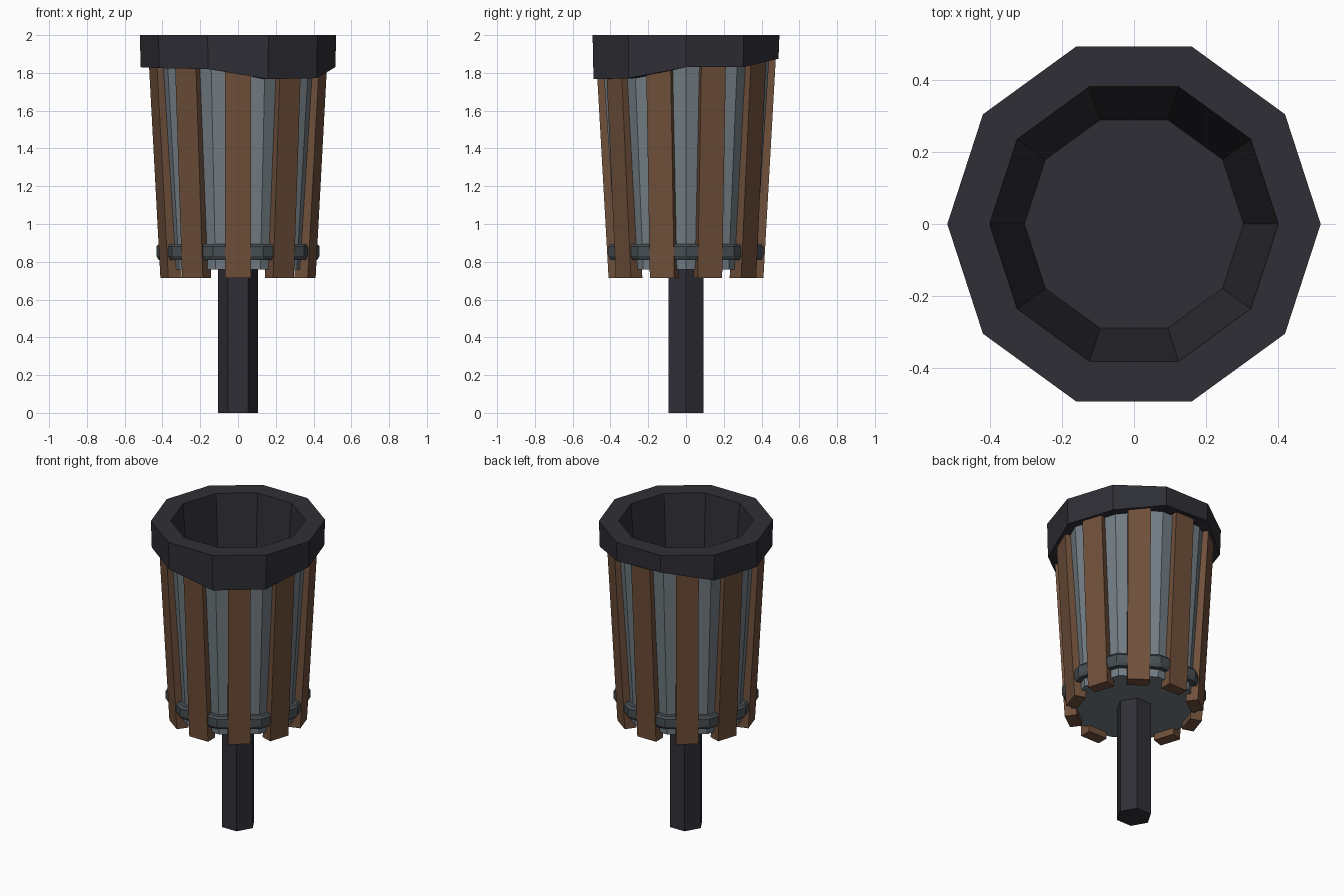
import bpy, bmesh, math
from mathutils import Vector, Matrix

if "Cube" in bpy.data.objects:
    bpy.data.objects.remove(bpy.data.objects["Cube"])


def material(name, rgb):
    m = bpy.data.materials.new(name)
    m.diffuse_color = (*rgb, 1)
    m.use_nodes = True
    m.node_tree.nodes["Principled BSDF"].inputs["Base Color"].default_value = m.diffuse_color
    return m


DARK = material("dark iron", (0.028, 0.028, 0.037))
WOOD = material("brown wood", (0.16, 0.08, 0.043))
STEEL = material("grey steel", (0.17, 0.205, 0.23))
BAND = material("dark steel", (0.062, 0.077, 0.085))


def finish(name, bm, mat):
    bmesh.ops.recalc_face_normals(bm, faces=bm.faces)
    me = bpy.data.meshes.new(name)
    bm.to_mesh(me)
    bm.free()
    me.materials.append(mat)
    ob = bpy.data.objects.new(name, me)
    bpy.context.collection.objects.link(ob)
    return ob


def lathe(name, profile, sides, mat, closed=False, caps=(False, False)):
    """Rings of (radius, z); z may be a list with one height per corner."""
    bm = bmesh.new()
    rings = []
    for r, z in profile:
        ring = []
        for i in range(sides):
            a = math.tau * i / sides
            h = z[i] if isinstance(z, list) else z
            ring.append(bm.verts.new((r * math.cos(a), r * math.sin(a), h)))
        rings.append(ring)
    pairs = list(zip(rings, rings[1:]))
    if closed:
        pairs.append((rings[-1], rings[0]))
    for lo, hi in pairs:
        for i in range(sides):
            j = (i + 1) % sides
            bm.faces.new((lo[i], lo[j], hi[j], hi[i]))
    if caps[0]:
        bm.faces.new(rings[0])
    if caps[1]:
        bm.faces.new(rings[-1])
    return finish(name, bm, mat)


# Hexagonal handle
lathe("handle", [(0.107, 0), (0.107, 0.77)], 6, DARK, caps=(True, True))

# Tapered ten-sided body with a closed bottom
lathe("body", [(0.385, 0.76), (0.462, 1.86)], 10, STEEL, caps=(True, False))

# Band around the lower body
lathe("lower_band", [(0.37, 0.81), (0.42, 0.81), (0.432, 0.83), (0.432, 0.88),
                     (0.42, 0.895), (0.37, 0.895)], 10, BAND, closed=True)

# Rim with an uneven lower edge, running inside to the bowl floor
lower = [1.83, 1.83, 1.875, 1.885, 1.83, 1.83, 1.825, 1.82, 1.767, 1.772]
lathe("rim_and_bowl", [(0.44, lower), (0.515, lower), (0.52, 2.0), (0.402, 2.0),
                       (0.305, 0.86)], 10, DARK, caps=(False, True))

# Ten leaning wooden slats, one on each body face
for k in range(10):
    bm = bmesh.new()
    bmesh.ops.create_cube(bm, size=1)
    for v in bm.verts:
        top = v.co.z > 0
        outer = 0.475 if top else 0.41
        v.co = Vector((outer if v.co.x > 0 else outer - 0.075,
                       math.copysign(0.068, v.co.y), 1.87 if top else 0.715))
    bm.transform(Matrix.Rotation(math.radians(18 + 36 * k), 4, 'Z'))
    finish(f"slat_{k + 1}", bm, WOOD)
